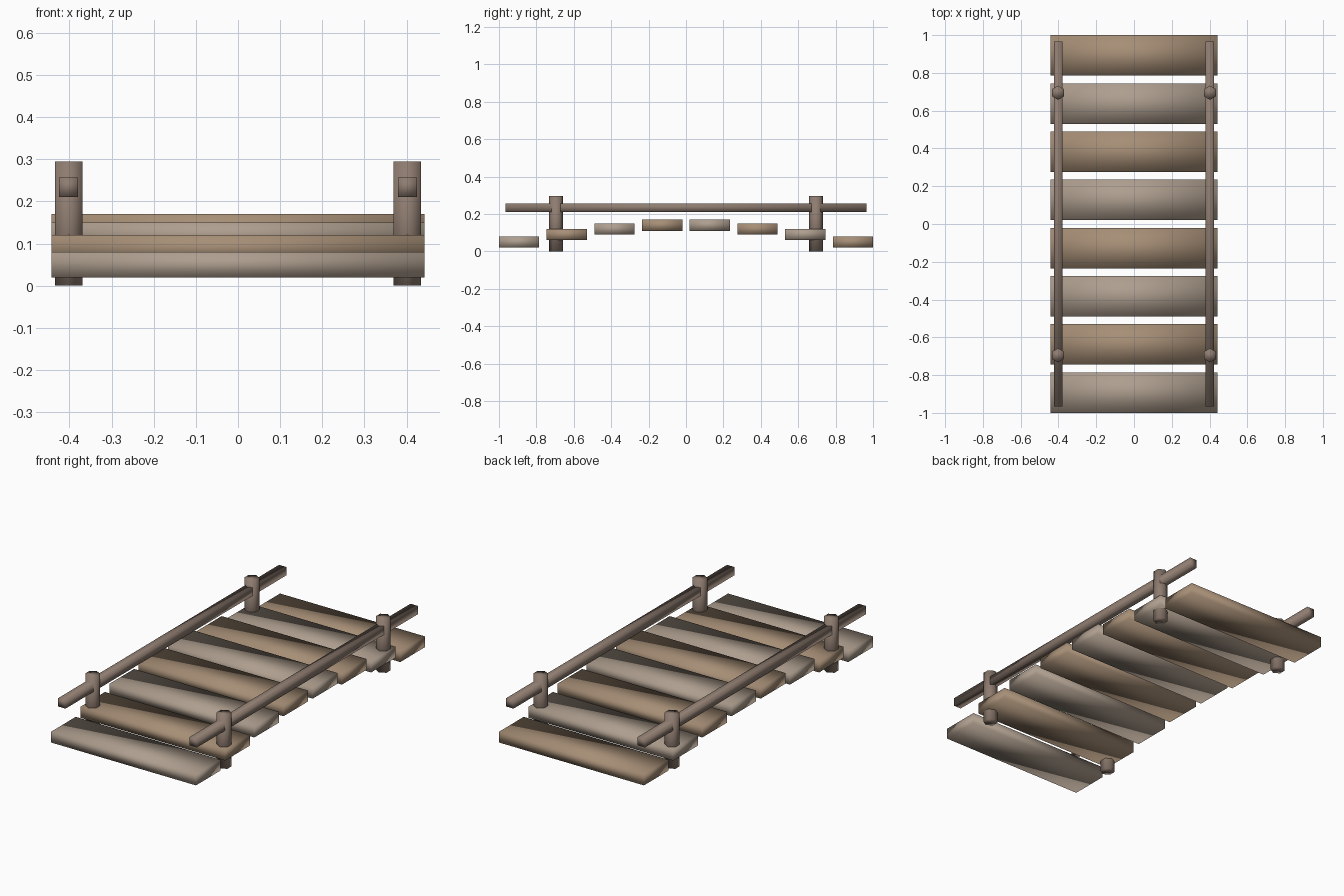
import bpy

if "Cube" in bpy.data.objects:
    bpy.data.objects.remove(bpy.data.objects["Cube"])


def material(name, rgb):
    mat = bpy.data.materials.new(name)
    mat.diffuse_color = (*rgb, 1)
    mat.use_nodes = True
    mat.node_tree.nodes["Principled BSDF"].inputs["Base Color"].default_value = mat.diffuse_color
    return mat


pale_wood = material("pale_wood", (0.42, 0.34, 0.27))
brown_wood = material("brown_wood", (0.38, 0.27, 0.18))
dark_wood = material("dark_wood", (0.27, 0.20, 0.16))


def finish(name, mat):
    obj = bpy.context.object
    obj.name = name
    obj.data.materials.append(mat)
    bpy.ops.object.shade_smooth()
    return obj


def box(name, loc, size, mat):
    bpy.ops.mesh.primitive_cube_add(size=1, location=loc)
    bpy.context.object.scale = size
    bpy.ops.object.transform_apply(location=False, rotation=False, scale=True)
    return finish(name, mat)


# Deck planks following a shallow arch
heights = [0.05, 0.09, 0.12, 0.14]
for i, z in enumerate(heights + heights[::-1]):
    y = -0.8925 + 0.255 * i
    box(f"plank_{i + 1}", (0, y, z), (0.886, 0.215, 0.06),
        brown_wood if i % 2 else pale_wood)

for side, x in (("left", -0.402), ("right", 0.402)):
    # Handrail
    box(f"{side}_handrail", (x, 0, 0.234), (0.045, 1.93, 0.046), dark_wood)
    # Six-sided posts
    for end, y in (("front", -0.695), ("back", 0.695)):
        bpy.ops.mesh.primitive_cylinder_add(
            vertices=6, radius=0.0375, depth=0.295, location=(x, y, 0.1475))
        finish(f"{side}_{end}_post", dark_wood)
